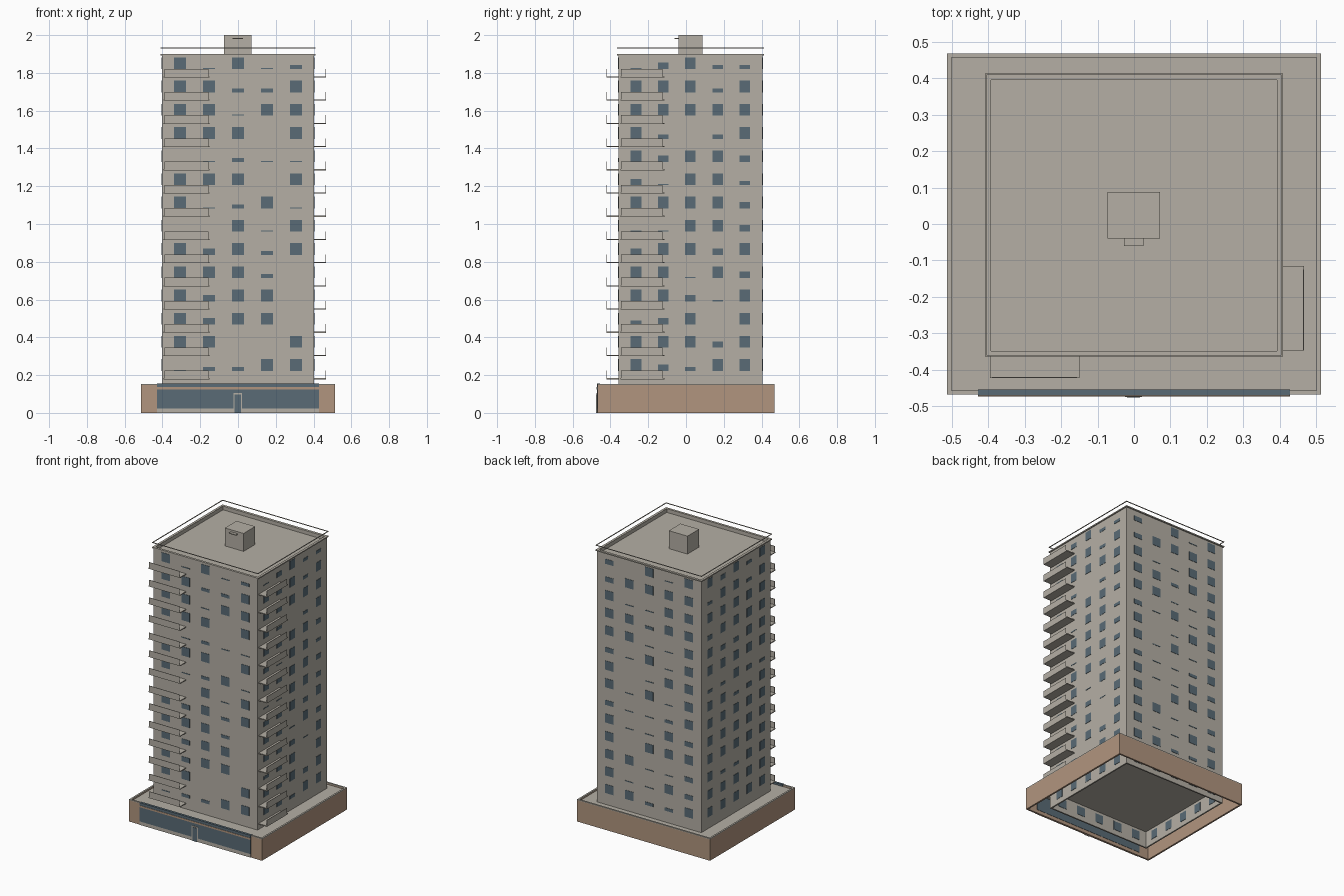
import bpy, bmesh, random
from mathutils import Vector

random.seed(4)
cube = bpy.data.objects.get("Cube")
if cube:
    bpy.data.objects.remove(cube, do_unlink=True)


def material(name, rgb):
    m = bpy.data.materials.new(name)
    m.use_nodes = True
    m.diffuse_color = (*rgb, 1)
    m.node_tree.nodes["Principled BSDF"].inputs["Base Color"].default_value = (*rgb, 1)
    return m


CONCRETE = material("concrete", (0.46, 0.43, 0.375))
TAN = material("tan brick", (0.44, 0.30, 0.21))
GLASS = material("blue grey glass", (0.10, 0.147, 0.18))


def add_box(bm, lo, hi):
    lo, hi = Vector(lo), Vector(hi)
    new = bmesh.ops.create_cube(bm, size=1)["verts"]
    for v in new:
        v.co = (lo + hi) / 2 + v.co * (hi - lo)


def finish(name, bm, mat):
    mesh = bpy.data.meshes.new(name)
    bm.to_mesh(mesh)
    bm.free()
    mesh.materials.append(mat)
    ob = bpy.data.objects.new(name, mesh)
    bpy.context.collection.objects.link(ob)
    return ob


def boxes(name, mat, *pairs):
    bm = bmesh.new()
    for lo, hi in pairs:
        add_box(bm, lo, hi)
    return finish(name, bm, mat)


def ring(name, mat, rect, t, z0, z1):
    """Rectangular wall loop, open above and below."""
    x0, y0, x1, y1 = rect
    bm = bmesh.new()
    outer = [(x0, y0), (x1, y0), (x1, y1), (x0, y1)]
    inner = [(x0 + t, y0 + t), (x1 - t, y0 + t), (x1 - t, y1 - t), (x0 + t, y1 - t)]
    loops = [[bm.verts.new((*p, z)) for p in ps]
             for ps, z in ((outer, z0), (outer, z1), (inner, z1), (inner, z0))]
    for a, b in zip(loops, loops[1:] + loops[:1]):
        for i in range(4):
            j = (i + 1) % 4
            bm.faces.new((a[i], a[j], b[j], b[i]))
    return finish(name, bm, mat)


# Tower extents and storey layout
X, Y0, Y1 = 0.402, -0.358, 0.405
YC = (Y0 + Y1) / 2
FLOORS, PITCH = 14, 0.1229
WALL = 0.01

# Tower shell, slabs and roof edge
ring("tower_walls", CONCRETE, (-X, Y0, X, Y1), WALL, 0, 1.9)
boxes("roof_slab", CONCRETE, ((-X + .005, Y0 + .005, 1.86), (X - .005, Y1 - .005, 1.875)))
boxes("lower_floor_slab", CONCRETE, ((-X + .005, Y0 + .005, .115), (X - .005, Y1 - .005, .13)))
ring("parapet_cap", CONCRETE, (-X - .007, Y0 - .006, X + .007, Y1 + .008), .016, 1.893, 1.901)
ring("roof_rail", CONCRETE, (-X - .007, Y0 - .006, X + .007, Y1 + .008), .005, 1.93, 1.934)

# Stair house on the roof with a small canopy
boxes("roof_house", CONCRETE, ((-.073, -.04, 1.87), (.071, .088, 2.0)))
boxes("roof_house_canopy", CONCRETE, ((-.028, -.06, 1.98), (.026, -.04, 1.986)))

# Windows: f full, h half, q quarter, l sill only, . blank; top storey first
FILL = {"f": 1, "h": .55, "q": .35, "l": .1}
FRONT = ("flflq ffqqf fflff fff.f .lqll fff.f flqfl "
         "..flf fhfqf fffq. fhff. fhff. ff..f lqqff").split()
SIDE = ("lhfqq fffqf fffff fq.qf fhffh hlffq ffffh "
        "llffh hffhf fflfh ffhlf qhf.f fffhf fhqff").split()
BACK = ["".join(random.choice(c) for c in ("fffh", "fflq", "flql", "ffl.", "fffh"))
        for _ in range(FLOORS)]
FAR_SIDE = ["".join(random.choice("fffffhq") for _ in range(5)) for _ in range(FLOORS)]


def pane(bm, axis, wall, u, w, z0, z1, t=.002):
    if axis == "x":
        add_box(bm, (u - w, wall - t, z0), (u + w, wall + t, z1))
    else:
        add_box(bm, (wall - t, u - w, z0), (wall + t, u + w, z1))


def windows(name, axis, wall, inner, rows):
    mid, step, w = (0, .153, .032) if axis == "x" else (YC, .144, .028)
    bm = bmesh.new()
    for r, row in enumerate(rows):
        sill = .222 + (FLOORS - 1 - r) * PITCH
        for c, key in enumerate(row):
            if key in FILL:
                pane(bm, axis, wall, mid + (c - 2) * step, w, sill, sill + .062 * FILL[key])
    # ground storey, showing on both faces of the wall
    for c in range(5):
        for face in (wall, inner):
            pane(bm, axis, face, mid + (c - 2) * step, w, .035, .097)
    finish(name, bm, GLASS)


windows("front_windows", "x", Y0, Y0 + WALL, FRONT)
windows("back_windows", "x", Y1, Y1 - WALL, BACK)
windows("left_windows", "y", X, X - WALL, SIDE)
windows("right_windows", "y", -X, -X + WALL, FAR_SIDE)

# Balconies: thin slab with an upright front panel on every storey
for i in range(FLOORS):
    z = .178 + i * PITCH
    boxes("front_balcony", CONCRETE,
          ((-.395, -.422, z), (-.15, Y0, z + .006)),
          ((-.39, -.422, z + .006), (-.157, -.419, z + .046)))
    boxes("left_balcony", CONCRETE,
          ((X, -.347, z), (.466, -.115, z + .006)),
          ((.463, -.345, z + .006), (.466, -.125, z + .046)))

# Podium: brick skirt open below, with a flat roof around the tower
PX, PY, PT = .513, .468, .012
ring("podium_walls", TAN, (-PX, -PY, PX, PY), PT, 0, .148)
ring("podium_coping", CONCRETE, (-PX, -PY, PX, PY), PT, .148, .154)
ring("podium_roof", CONCRETE, (-PX + .006, -PY + .006, PX - .006, PY - .006), .105, .135, .142)

# Shop front across the podium: glazing, bands and door
G = .428
boxes("shop_glazing", GLASS, ((-G, -PY - .003, .024), (G, -PY + PT + .002, .155)))
boxes("shop_plinth", CONCRETE, ((-G, -PY - .003, 0), (G, -PY, .024)))
boxes("shop_band", TAN, ((-G, -PY - .005, .124), (G, -PY - .002, .136)))
boxes("door_frame", CONCRETE, ((-.025, -PY - .006, 0), (.022, -PY - .002, .104)))
boxes("door_leaf", GLASS, ((-.019, -PY - .008, 0), (.016, -PY - .005, .097)))
